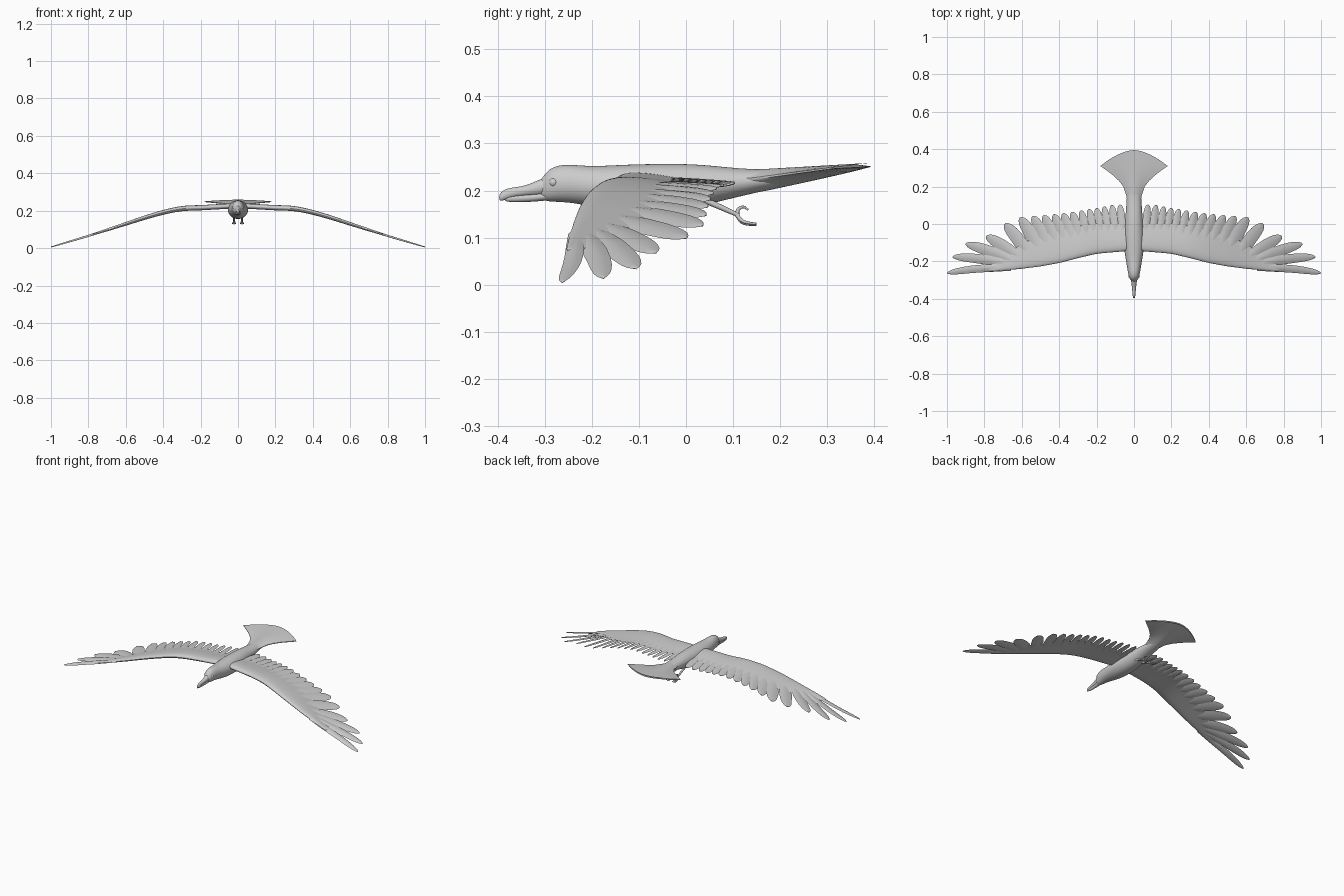
import bpy, bmesh, math
from mathutils import Vector

if "Cube" in bpy.data.objects:
    bpy.data.objects.remove(bpy.data.objects["Cube"])


def lerp(table, x):
    """Piecewise linear lookup in a list of (x, value)."""
    if x <= table[0][0]:
        return table[0][1]
    for (a, va), (b, vb) in zip(table, table[1:]):
        if x <= b:
            return va + (vb - va) * (x - a) / (b - a)
    return table[-1][1]


def add_loft(bm, rings):
    """Skin closed rings of equal point count and cap both ends."""
    rows = [[bm.verts.new(p) for p in r] for r in rings]
    n = len(rows[0])
    for a, b in zip(rows, rows[1:]):
        for i in range(n):
            j = (i + 1) % n
            bm.faces.new((a[i], a[j], b[j], b[i]))
    bm.faces.new(rows[0])
    bm.faces.new(rows[-1])


def finish(name, bm, subsurf=0, mirror=False, angle=60):
    bmesh.ops.recalc_face_normals(bm, faces=bm.faces)
    me = bpy.data.meshes.new(name)
    bm.to_mesh(me)
    bm.free()
    ob = bpy.data.objects.new(name, me)
    bpy.context.collection.objects.link(ob)
    bpy.ops.object.select_all(action='DESELECT')
    ob.select_set(True)
    bpy.context.view_layer.objects.active = ob
    bpy.ops.object.shade_smooth_by_angle(angle=math.radians(angle))
    if mirror:
        ob.modifiers.new("Mirror", 'MIRROR')
    if subsurf:
        m = ob.modifiers.new("Subsurf", 'SUBSURF')
        m.levels = m.render_levels = subsurf
    return ob


def ellipse_ring(y, hw, bottom, top, n=16):
    zc, hh = (top + bottom) / 2, (top - bottom) / 2
    return [(hw * math.cos(2 * math.pi * i / n), y, zc + hh * math.sin(2 * math.pi * i / n))
            for i in range(n)]


# Body with head: y, half width, bottom, top
BODY = [(-.30, .018, .178, .234), (-.29, .026, .176, .247), (-.27, .031, .175, .255),
        (-.24, .036, .173, .256), (-.20, .043, .165, .252), (-.15, .052, .157, .255),
        (-.10, .056, .154, .257), (-.04, .054, .155, .258), (.02, .049, .163, .257),
        (.07, .044, .176, .252), (.12, .041, .188, .247), (.17, .037, .200, .245),
        (.23, .028, .214, .246), (.29, .012, .230, .250)]
bm = bmesh.new()
add_loft(bm, [ellipse_ring(-.312, .010, .186, .220)] + [ellipse_ring(*r) for r in BODY])
finish("body", bm, 2)

# Beak: hooked upper half and slimmer lower half
bm = bmesh.new()
add_loft(bm, [ellipse_ring(*r, n=12) for r in
              [(-.397, .004, .178, .192), (-.388, .007, .178, .202), (-.37, .009, .185, .207),
               (-.34, .011, .188, .210), (-.315, .015, .188, .223), (-.28, .019, .190, .235)]])
finish("upper_beak", bm, 2)
bm = bmesh.new()
add_loft(bm, [ellipse_ring(*r, n=12) for r in
              [(-.386, .004, .177, .188), (-.37, .007, .175, .191), (-.34, .009, .175, .193),
               (-.31, .012, .177, .196), (-.28, .016, .180, .200)]])
finish("lower_beak", bm, 2)

# Eyes
bm = bmesh.new()
bmesh.ops.create_uvsphere(bm, u_segments=16, v_segments=10, radius=.010)
bmesh.ops.translate(bm, verts=bm.verts, vec=(.020, -.281, .217))
finish("eyes", bm, 0, True)

# Tail fan: side edge, rounded rear edge, thick in the middle
EDGE = [(.08, .030), (.15, .041), (.20, .057), (.23, .080), (.26, .112), (.285, .145), (.31, .18)]
bm = bmesh.new()
rings = []
N = 24
for y_edge, hw in EDGE:
    v = (y_edge - .08) / .23
    y_mid = .08 + .315 * v
    th = .052 * (1 - v) ** .9 + .004
    upper, lower = [], []
    for i in range(N + 1):
        u = -1 + 2 * i / N
        y = y_mid + (y_edge - y_mid) * abs(u) ** 1.7
        top = .243 + .016 * max(0, (y - .12) / .275) - (.004 + .018 * (1 - v)) * u * u
        lens = th * max(0, 1 - u * u) + .004
        upper.append((u * hw, y, top))
        lower.append((u * hw, y, top - lens))
    rings.append(upper + lower[::-1])
add_loft(bm, rings)
finish("tail_fan", bm, 0, False, 45)

# Wing shape tables along x
LEAD = [(0, -.145), (.1, -.153), (.2, -.162), (.3, -.186), (.4, -.212), (.5, -.230),
        (.6, -.242), (.7, -.250), (.8, -.257), (.9, -.264), (1, -.266)]
TRAIL = [(0, .005), (.2, .005), (.3, -.01), (.4, -.03), (.5, -.06), (.6, -.105),
         (.7, -.175), (.78, -.225)]
HEIGHT = [(0, .226), (.1, .221), (.2, .215), (.27, .214), (.32, .209), (.4, .191), (.5, .162),
          (.6, .129), (.7, .097), (.8, .065), (.9, .035), (1, .006)]
THICK = [(0, .032), (.3, .032), (.5, .027), (.7, .018), (.8, .010)]


def wing_z(x, y):
    inner = max(0, 1 - x / .6)
    return lerp(HEIGHT, x) - .04 * inner * max(0, y + .08)


# Wing panels: airfoil sections
PROFILE = [(0, 0), (.06, .36), (.22, .5), (.5, .4), (.8, .2), (1, .06),
           (1, -.06), (.8, -.14), (.5, -.3), (.22, -.45), (.06, -.36)]
bm = bmesh.new()
rings = []
for x in [.02, .06, .1, .15, .2, .25, .3, .35, .4, .45, .5, .55, .6, .65, .7, .75, .78]:
    a, b, t = lerp(LEAD, x), lerp(TRAIL, x), lerp(THICK, x)
    rings.append([(x, a + (b - a) * c, wing_z(x, a + (b - a) * c) + h * t) for c, h in PROFILE])
add_loft(bm, rings)
finish("wings", bm, 2, True)

# Flight feathers: tip x, tip y, root x, root y, half width
FEATHERS = [(.075, .104, .07, -.06, .021), (.118, .102, .108, -.06, .021),
            (.160, .094, .146, -.06, .021), (.200, .086, .184, -.06, .021),
            (.240, .080, .222, -.06, .021), (.283, .073, .26, -.07, .022),
            (.330, .065, .30, -.08, .024), (.378, .058, .34, -.09, .025),
            (.428, .052, .38, -.10, .026), (.482, .047, .42, -.12, .028),
            (.540, .043, .465, -.14, .030), (.608, .036, .51, -.15, .033),
            (.690, .002, .56, -.175, .034), (.790, -.064, .60, -.195, .032),
            (.900, -.105, .63, -.21, .029), (.970, -.175, .65, -.222, .025),
            (1.0, -.262, .66, -.236, .020)]
STATIONS = [(0, .7), (.2, .95), (.4, 1.03), (.6, 1), (.75, .92), (.86, .78), (.94, .55),
            (.985, .28), (1, .08)]
BLADE = [(-1, 0), (-.5, .75), (0, 1), (.5, .75), (1, 0), (.5, -.6), (0, -.8), (-.5, -.6)]
bm = bmesh.new()
for tx, ty, rx, ry, hw in FEATHERS:
    root, tip = Vector((rx, ry)), Vector((tx, ty))
    d = (tip - root).normalized()
    side = Vector((d.y, -d.x))
    bend = .03 * (tip - root).length
    rings = []
    for t, w in STATIONS:
        c = root.lerp(tip, t) - side * bend * math.sin(math.pi * t)
        ring = []
        for s, h in BLADE:
            p = c + side * s * hw * w
            p.x = min(p.x, 1)
            # blades roll slightly so that neighbours overlap like shingles
            z = wing_z(p.x, p.y) + h * .007 * (1.1 - .7 * t) - .004 * s * w
            ring.append((p.x, p.y, max(z, .001)))
        rings.append(ring)
    add_loft(bm, rings)
finish("flight_feathers", bm, 0, True, 70)


def tube(name, pts, r0, r1):
    """Tapered tube through points."""
    cu = bpy.data.curves.new(name, 'CURVE')
    cu.dimensions = '3D'
    cu.bevel_depth = 1
    cu.bevel_resolution = 2
    cu.resolution_u = 5
    cu.use_fill_caps = True
    sp = cu.splines.new('BEZIER')
    sp.bezier_points.add(len(pts) - 1)
    for i, (bp, p) in enumerate(zip(sp.bezier_points, pts)):
        bp.co = p
        bp.handle_left_type = bp.handle_right_type = 'AUTO'
        bp.radius = r0 + (r1 - r0) * i / (len(pts) - 1)
    ob = bpy.data.objects.new(name, cu)
    bpy.context.collection.objects.link(ob)


# Legs and curled toes
for s, label in ((1, "left"), (-1, "right")):
    x = .021 * s
    tube(label + "_leg", [(x, .03, .184), (x, .075, .164), (x, .113, .147)], .007, .0045)
    for k, dx in enumerate((-.008, 0, .008)):
        drop = .003 * abs(k - 1)
        tube(f"{label}_toe_{k}", [(x, .108, .148), (x + dx * .6, .119, .133 + drop),
                                  (x + dx, .135, .128 + drop), (x + dx, .150, .127 + drop)], .0045, .002)
    tube(label + "_back_toe", [(x, .108, .150), (x, .112, .161), (x, .122, .165),
                               (x, .132, .159)], .0045, .002)
